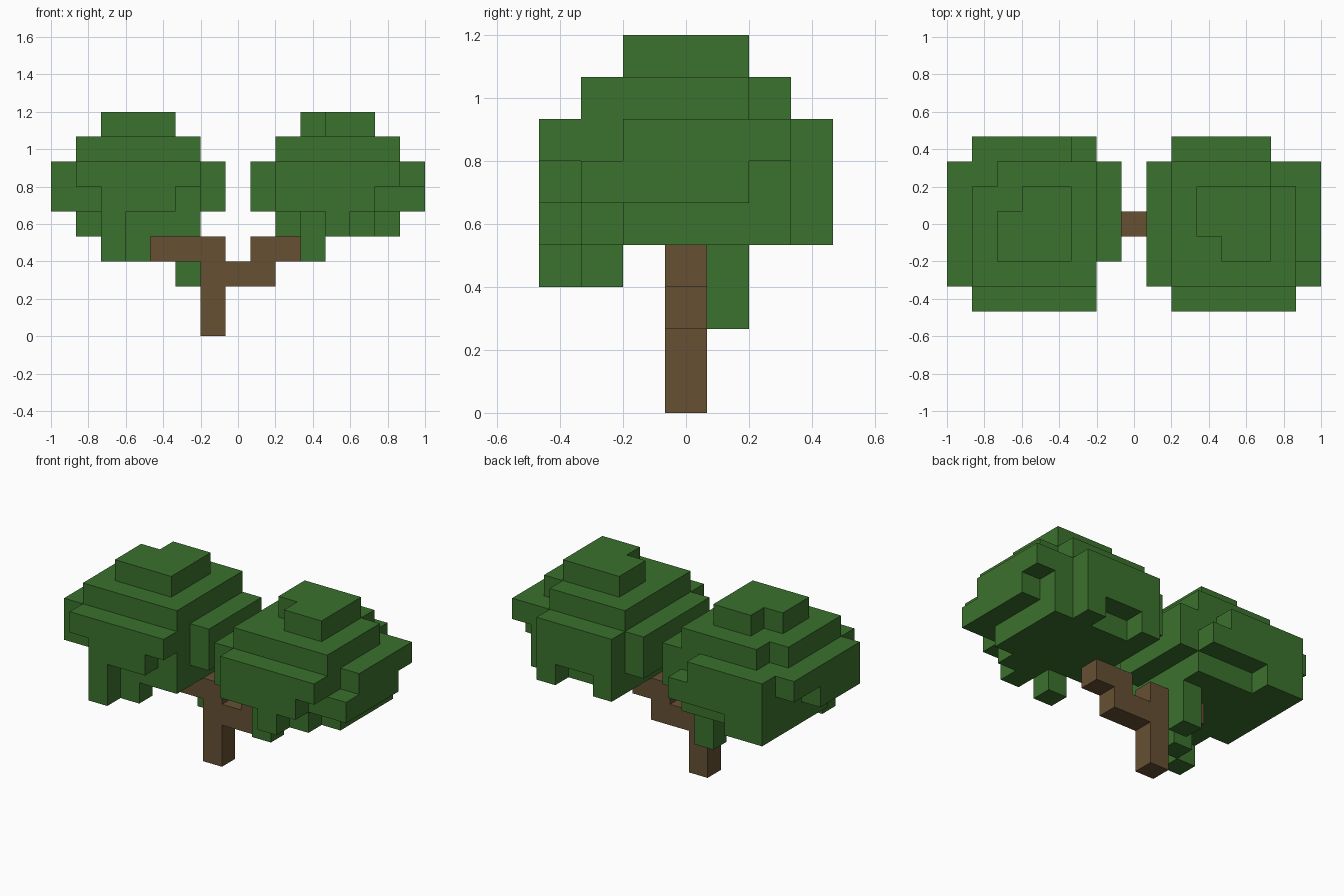
import bpy
import bmesh
import math
from itertools import product
from mathutils import Vector

cube = bpy.data.objects.get("Cube")
if cube:
    bpy.data.objects.remove(cube, do_unlink=True)

CELL = 2 / 15
ORIGIN = Vector((-1, -3.5 * CELL, 0))


def make_material(name, color):
    mat = bpy.data.materials.new(name)
    mat.use_nodes = True
    mat.diffuse_color = color
    mat.node_tree.nodes["Principled BSDF"].inputs["Base Color"].default_value = color
    return mat


def block(x, y, z):
    """Cells in a box; each axis is one index or an inclusive (first, last) pair."""
    spans = [(a, a) if isinstance(a, int) else a for a in (x, y, z)]
    return set(product(*(range(lo, hi + 1) for lo, hi in spans)))


def build(name, cells, mat):
    """Outer skin of a set of cubic cells, with coplanar faces joined."""
    bm = bmesh.new()
    verts = {}

    def vert(corner):
        if corner not in verts:
            verts[corner] = bm.verts.new(ORIGIN + Vector(corner) * CELL)
        return verts[corner]

    for cell in sorted(cells):
        for axis, side in product(range(3), (0, 1)):
            near = list(cell)
            near[axis] += 2 * side - 1
            if tuple(near) in cells:
                continue
            u, v = (axis + 1) % 3, (axis + 2) % 3
            ring = []
            for du, dv in ((0, 0), (1, 0), (1, 1), (0, 1)):
                c = list(cell)
                c[axis] += side
                c[u] += du
                c[v] += dv
                ring.append(vert(tuple(c)))
            bm.faces.new(ring if side else ring[::-1])
    bmesh.ops.dissolve_limit(bm, angle_limit=math.radians(1),
                             verts=bm.verts[:], edges=bm.edges[:])
    mesh = bpy.data.meshes.new(name)
    bm.to_mesh(mesh)
    bm.free()
    mesh.materials.append(mat)
    obj = bpy.data.objects.new(name, mesh)
    bpy.context.collection.objects.link(obj)


def crown(first):
    """Shared rounded core of a crown, five cells wide from the given column."""
    core = block((first, first + 4), (1, 5), (4, 7))
    cap = block((first + 1, first + 3), (2, 4), 8)
    return core | cap


bark = make_material("bark brown", (0.133, 0.08, 0.033, 1))
leaf = make_material("leaf green", (0.044, 0.165, 0.026, 1))

# Trunk and forked branches
trunk = block(6, 3, (0, 3)) | block((6, 8), 3, 2)
trunk |= block((4, 6), 3, 3) | block((8, 9), 3, 3)
build("trunk", trunk, bark)

# Right crown: core, side bulges, hanging leaves, then missing corners
right = crown(1)
right |= block(0, (1, 5), 6) | block(0, (1, 3), 5)
right |= block(6, (2, 5), (5, 6))
right |= block((1, 5), 0, 6) | block((2, 4), 0, 5) | block(2, 0, (3, 4))
right |= block((1, 4), 6, 6) | block((1, 5), 6, 5) | block((1, 2), 6, 4)
right |= block(3, 1, 3) | block(5, 4, (2, 3))
right -= block(2, 4, 8) | block(1, 5, 7) | block(1, 1, 4)
build("right_crown", right, leaf)

# Left crown
left = crown(9)
left |= block(14, (2, 5), 6) | block(14, (1, 4), 5)
left |= block(8, (1, 5), (5, 6))
left |= block((9, 13), 0, 6) | block((9, 12), 0, 5) | block(11, 0, 4)
left |= block((9, 12), 6, (5, 6)) | block(9, 6, 4) | block(12, 6, 4)
left |= block(10, 1, 3)
left -= block(10, 2, 8) | block(13, 5, 7) | block(13, 1, 4) | block(9, 1, 4)
build("left_crown", left, leaf)
